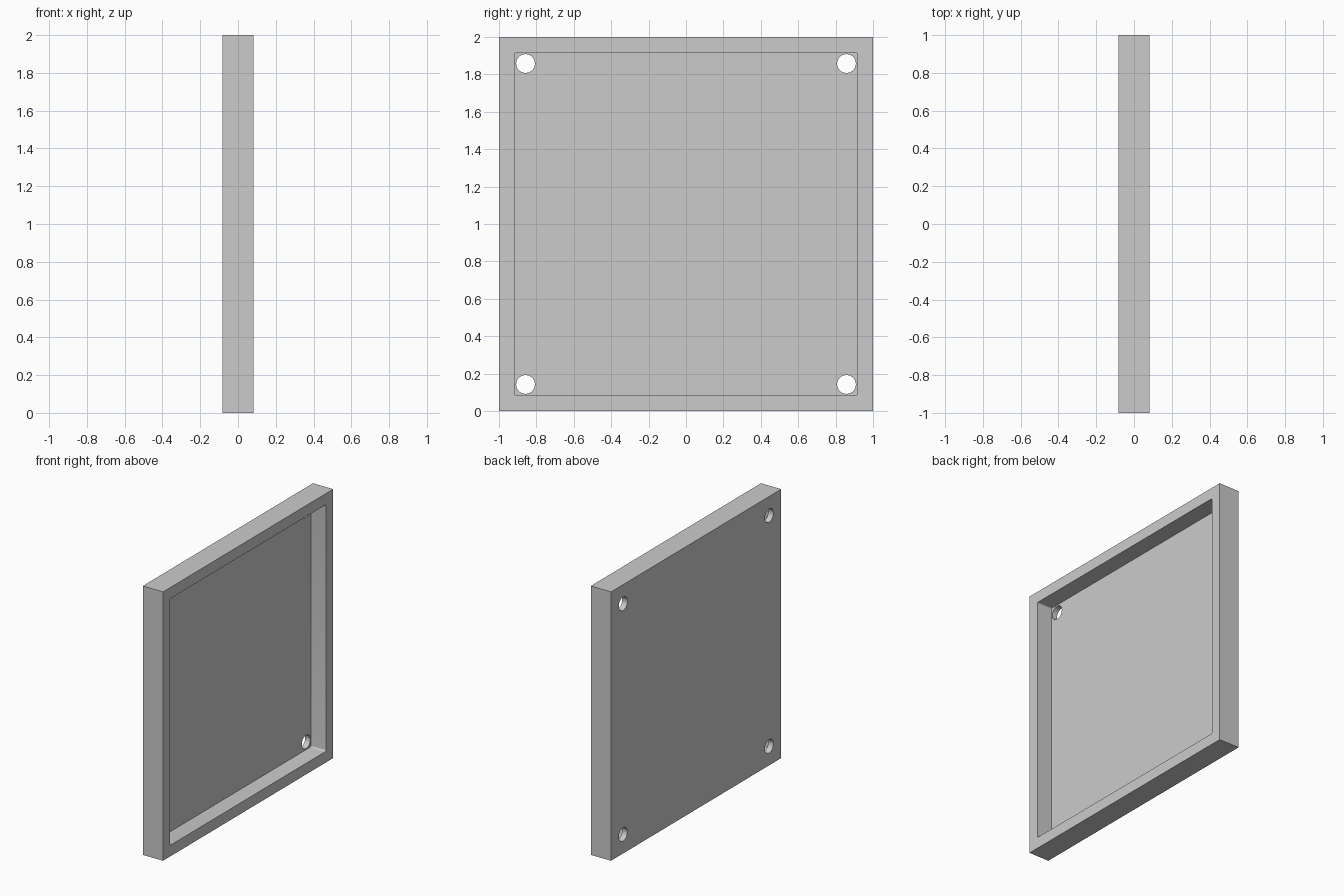
import bpy
import bmesh
import math

HALF_T = 0.083      # half thickness along x
WALL = 0.083        # rim width
FLOOR = 0.042       # floor plate thickness
FILLET = 0.01       # pocket corner radius
HOLE_POS = 0.858    # hole offset from the centre
HOLE_R = 0.05

if "Cube" in bpy.data.objects:
    bpy.data.objects.remove(bpy.data.objects["Cube"], do_unlink=True)

grey = bpy.data.materials.new("plain grey")
grey.use_nodes = True
colour = (0.6, 0.6, 0.6, 1)
grey.diffuse_color = colour
grey.node_tree.nodes["Principled BSDF"].inputs["Base Color"].default_value = colour


def add_box(name, size, location, fillet=0):
    """Box with optional rounding of the edges that run along x."""
    bm = bmesh.new()
    bmesh.ops.create_cube(bm, size=1)
    bmesh.ops.scale(bm, vec=size, verts=bm.verts)
    if fillet:
        edges = [e for e in bm.edges
                 if abs(e.verts[0].co.x - e.verts[1].co.x) > size[0] / 2]
        bmesh.ops.bevel(bm, geom=edges, offset=fillet, segments=6,
                        profile=0.5, affect='EDGES')
    mesh = bpy.data.meshes.new(name)
    bm.to_mesh(mesh)
    bm.free()
    obj = bpy.data.objects.new(name, mesh)
    obj.location = location
    bpy.context.collection.objects.link(obj)
    obj.data.materials.append(grey)
    return obj


def add_hole(y, z):
    bpy.ops.mesh.primitive_cylinder_add(
        vertices=48, radius=HOLE_R, depth=1, location=(0, y, z),
        rotation=(0, math.pi / 2, 0))
    obj = bpy.context.object
    obj.name = "hole_cutter"
    obj.data.materials.append(grey)
    return obj


def cut(target, cutter):
    mod = target.modifiers.new("cut", 'BOOLEAN')
    mod.operation = 'DIFFERENCE'
    mod.solver = 'EXACT'
    mod.object = cutter
    bpy.context.view_layer.update()
    bpy.ops.object.select_all(action='DESELECT')
    bpy.context.view_layer.objects.active = target
    target.select_set(True)
    bpy.ops.object.modifier_apply(modifier=mod.name)
    bpy.data.objects.remove(cutter, do_unlink=True)


# Square tray body, standing on edge
tray = add_box("tray", (2 * HALF_T, 2, 2), (0, 0, 1))

# Pocket open towards +x
inner = 2 - 2 * WALL
cut(tray, add_box("pocket_cutter", (1, inner, inner),
                  (-HALF_T + FLOOR + 0.5, 0, 1), FILLET))

# Corner holes through the floor
for sy in (-1, 1):
    for sz in (-1, 1):
        cut(tray, add_hole(sy * HOLE_POS, 1 + sz * HOLE_POS))

bpy.ops.object.shade_smooth_by_angle(angle=math.radians(30))
